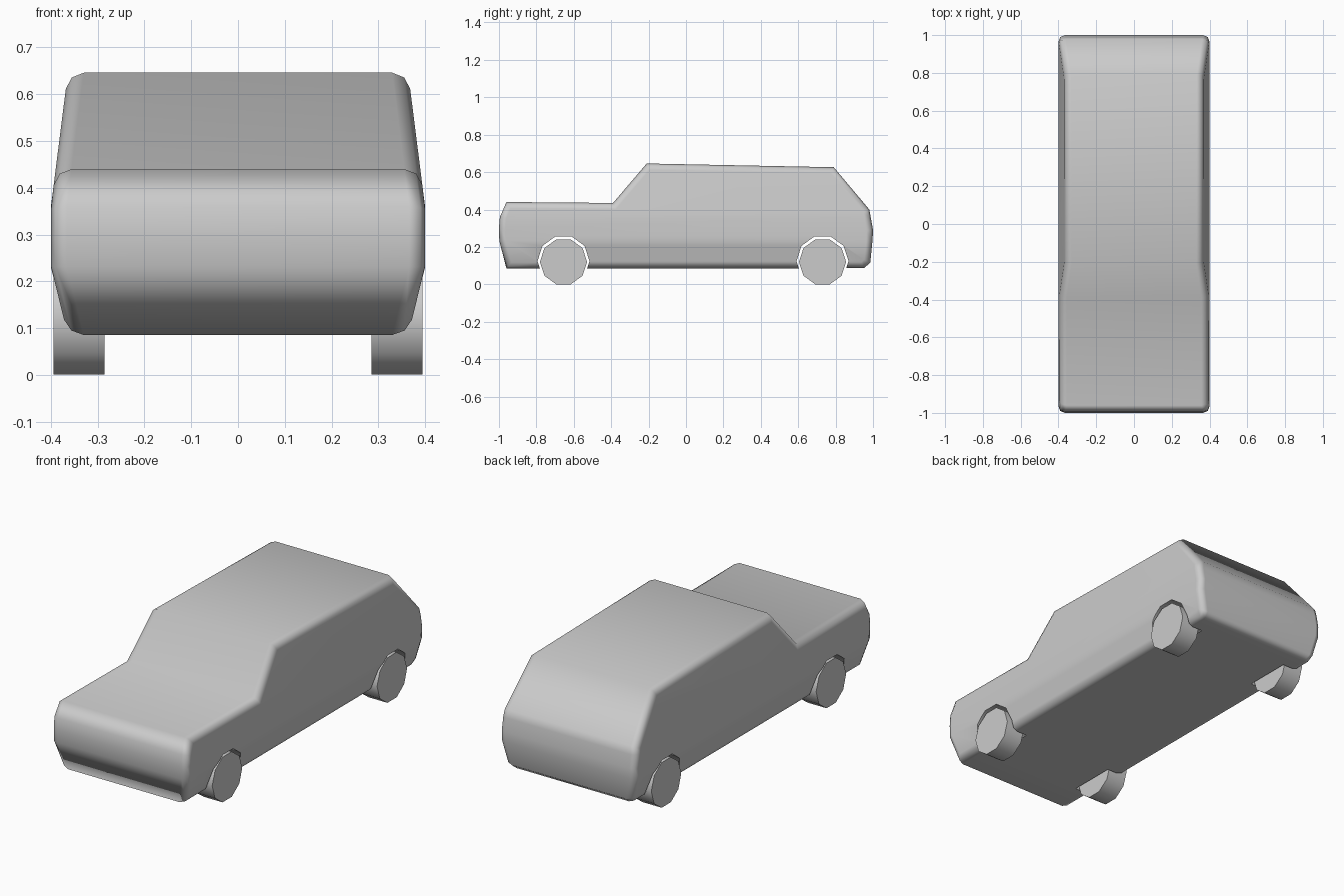
import bpy, bmesh
from math import radians, pi

if "Cube" in bpy.data.objects:
    bpy.data.objects.remove(bpy.data.objects["Cube"])

AXLES = (-0.655, 0.73)
WAIST_LOW, WAIST_HIGH = 0.23, 0.36

# Side outline of the body as (y, z)
OUTLINE = [(-0.96, 0.085), (-0.998, 0.23), (-1.0, 0.30), (-0.995, 0.36), (-0.96, 0.44),
           (-0.39, 0.435), (-0.21, 0.646), (0.79, 0.626), (0.98, 0.40),
           (1.0, 0.29), (0.997, 0.23), (0.985, 0.115), (0.95, 0.086)]


def half_width(z):
    if z > WAIST_HIGH:
        return 0.4 - 0.036 * (z - WAIST_HIGH) / 0.285
    if z < WAIST_LOW:
        return 0.4 - 0.036 * (WAIST_LOW - z) / 0.145
    return 0.4


def cylinder(name, x0, x1, y, z, r):
    bpy.ops.mesh.primitive_cylinder_add(vertices=10, radius=r, depth=abs(x1 - x0),
                                        location=((x0 + x1) / 2, y, z), rotation=(0, pi / 2, 0))
    ob = bpy.context.object
    ob.name = name
    return ob


# Body: extruded outline, tapered above and below the waist, rounded side rims
bm = bmesh.new()
face = bm.faces.new([bm.verts.new((-0.4, y, z)) for y, z in OUTLINE])
ext = bmesh.ops.extrude_face_region(bm, geom=[face], use_keep_orig=True)
bmesh.ops.translate(bm, vec=(0.8, 0, 0), verts=[g for g in ext["geom"] if isinstance(g, bmesh.types.BMVert)])
for z in (WAIST_LOW, WAIST_HIGH):
    bmesh.ops.bisect_plane(bm, geom=bm.verts[:] + bm.edges[:] + bm.faces[:], dist=1e-4,
                           plane_co=(0, 0, z), plane_no=(0, 0, 1))
for v in bm.verts:
    v.co.x = half_width(v.co.z) * (1 if v.co.x > 0 else -1)
bmesh.ops.recalc_face_normals(bm, faces=bm.faces)
bm.normal_update()
rims = [e for e in bm.edges if len(e.link_faces) == 2
        and sorted(abs(f.normal.x) > 0.7 for f in e.link_faces) == [False, True]]
bmesh.ops.bevel(bm, geom=rims, offset=0.034, segments=2, profile=0.5, affect='EDGES', clamp_overlap=True)
mesh = bpy.data.meshes.new("body")
bm.to_mesh(mesh)
bm.free()
body = bpy.data.objects.new("body", mesh)
bpy.context.collection.objects.link(body)

# Wheel wells cut into the sides
cutters = []
for y in AXLES:
    for s in (-1, 1):
        c = cylinder("well_cutter", s * 0.27, s * 0.5, y, 0.124, 0.139)
        c.hide_render = True
        mod = body.modifiers.new("well", 'BOOLEAN')
        mod.operation, mod.solver, mod.object = 'DIFFERENCE', 'EXACT', c
        cutters.append(c)
cut = bpy.data.meshes.new_from_object(body.evaluated_get(bpy.context.evaluated_depsgraph_get()))
body.modifiers.clear()
body.data = cut
for c in cutters:
    bpy.data.objects.remove(c)

# Open the inner ends of the wells
bm = bmesh.new()
bm.from_mesh(cut)
inner = [f for f in bm.faces if all(abs(abs(v.co.x) - 0.27) < 0.003 for v in f.verts)
         and abs(f.normal.x) > 0.9]
bmesh.ops.delete(bm, geom=inner, context='FACES')
bm.to_mesh(cut)
bm.free()


def smooth(ob, angle):
    bpy.ops.object.select_all(action='DESELECT')
    ob.select_set(True)
    bpy.context.view_layer.objects.active = ob
    bpy.ops.object.shade_smooth_by_angle(angle=radians(angle))


smooth(body, 72)
wn = body.modifiers.new("even_shading", 'WEIGHTED_NORMAL')
wn.keep_sharp = True

# Wheels
for end, y in zip(("front", "rear"), AXLES):
    for side, s in (("left", 1), ("right", -1)):
        smooth(cylinder(f"{end}_{side}_wheel", s * 0.285, s * 0.395, y, 0.12, 0.126), 40)
